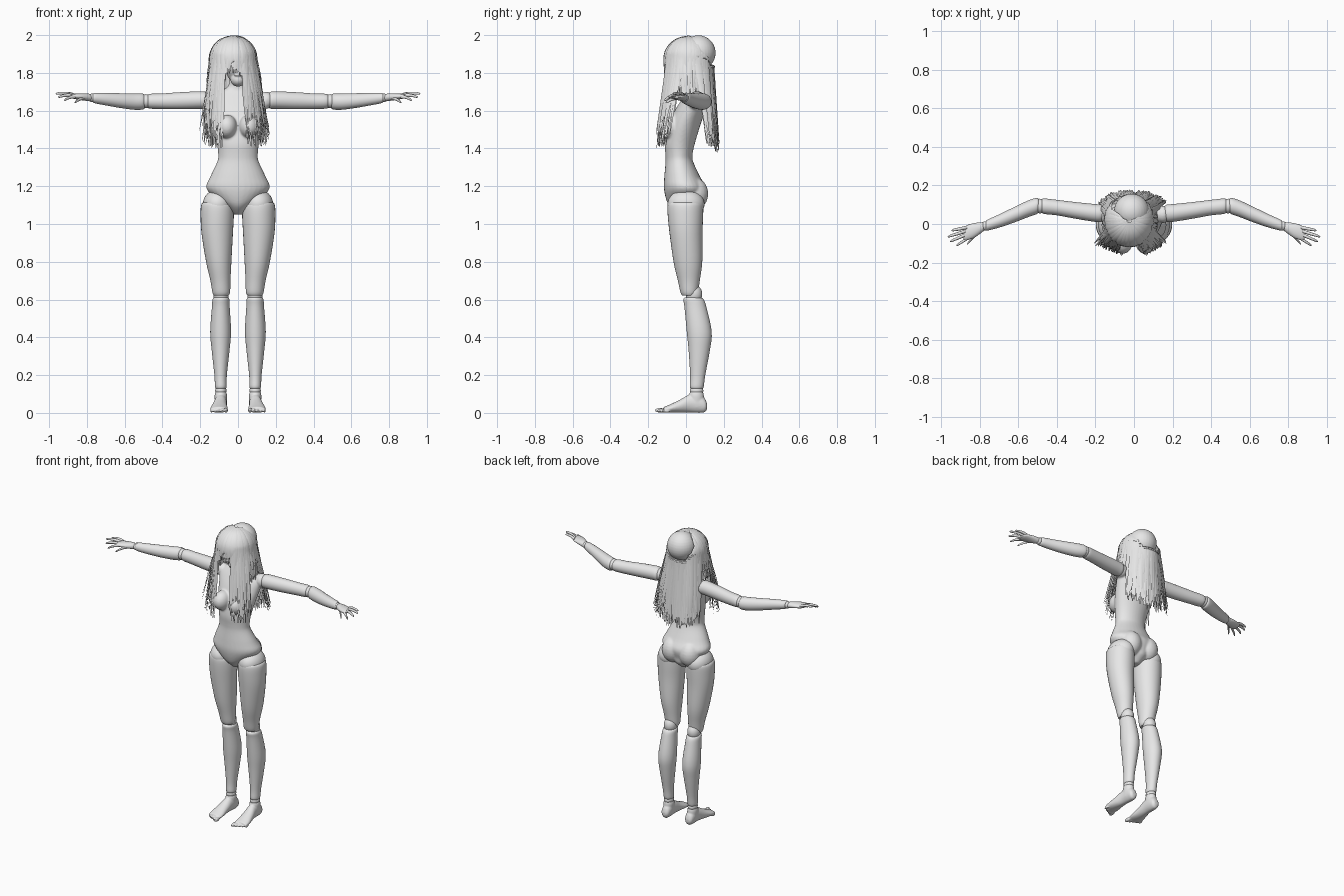
import bpy, bmesh, math, random
from mathutils import Vector, Matrix

random.seed(4)
if "Cube" in bpy.data.objects:
    bpy.data.objects.remove(bpy.data.objects["Cube"])

grey = bpy.data.materials.new("plain_grey")
grey.use_nodes = True
grey.diffuse_color = (0.8, 0.8, 0.8, 1)
grey.node_tree.nodes["Principled BSDF"].inputs["Base Color"].default_value = (0.8, 0.8, 0.8, 1)


def catmull(pts, steps):
    """Smooth list of vectors passing through all of pts."""
    pts = [Vector(p) for p in pts]
    out = []
    for i in range(len(pts) - 1):
        a, b, c, d = pts[max(i - 1, 0)], pts[i], pts[i + 1], pts[min(i + 2, len(pts) - 1)]
        for k in range(steps):
            t = k / steps
            out.append(b + (c - a) * t / 2 + (a - b * 2.5 + c * 2 - d / 2) * t * t
                       + (b * 3 - a - c * 3 + d) * t ** 3 / 2)
    return out + [pts[-1]]


def loft(bm, axis, rings, sides=24, steps=4):
    """Skin ellipses along an axis; ring = (position, centre 1, centre 2, radius 1, radius 2)."""
    loops = []
    for pos, c1, c2, r1, r2 in catmull(rings, steps):
        loop = []
        for i in range(sides):
            a = math.tau * i / sides
            co = [0, 0, 0]
            co[axis] = pos
            co[(axis + 1) % 3] = c1 + r1 * math.cos(a)
            co[(axis + 2) % 3] = c2 + r2 * math.sin(a)
            loop.append(bm.verts.new(co))
        loops.append(loop)
    for p, q in zip(loops, loops[1:]):
        for i in range(sides):
            j = (i + 1) % sides
            bm.faces.new((p[i], p[j], q[j], q[i]))
    bm.faces.new(loops[0])
    bm.faces.new(loops[-1])


def ball(bm, centre, radii, seg=24):
    m = Matrix.Translation(centre) @ Matrix.Diagonal((*radii, 1))
    bmesh.ops.create_uvsphere(bm, u_segments=seg, v_segments=seg // 2, radius=1, matrix=m)


def finish(bm, name, pair=False, voxel=0, recalc=True):
    """Turn a bmesh into one object, or a left and right pair."""
    for side in ((1, -1) if pair else (1,)):
        b = bm.copy()
        bmesh.ops.scale(b, vec=(side, 1, 1), verts=b.verts)
        if recalc:
            bmesh.ops.recalc_face_normals(b, faces=b.faces)
        label = (("left_" if side > 0 else "right_") if pair else "") + name
        me = bpy.data.meshes.new(label)
        b.to_mesh(me)
        b.free()
        me.materials.append(grey)
        ob = bpy.data.objects.new(label, me)
        bpy.context.collection.objects.link(ob)
        bpy.ops.object.select_all(action='DESELECT')
        ob.select_set(True)
        bpy.context.view_layer.objects.active = ob
        bpy.ops.object.shade_smooth_by_angle(angle=math.radians(50))
        if voxel:
            rm = ob.modifiers.new("Blend", 'REMESH')
            rm.mode, rm.voxel_size, rm.use_smooth_shade = 'VOXEL', voxel, True
            sm = ob.modifiers.new("Soften", 'SMOOTH')
            sm.factor, sm.iterations = 0.5, 5
    bm.free()


# Torso with neck, breasts and buttocks blended together
bm = bmesh.new()
loft(bm, 2, [(1.05, 0, 0, .025, .04), (1.09, 0, 0, .065, .085), (1.13, 0, -.005, .115, .1),
             (1.19, 0, -.005, .168, .112), (1.25, 0, -.02, .147, .095), (1.33, 0, -.035, .11, .073),
             (1.37, 0, -.037, .105, .072), (1.43, 0, -.032, .112, .08), (1.52, 0, -.01, .132, .085),
             (1.6, 0, .02, .148, .08), (1.66, 0, .04, .155, .062), (1.7, 0, .05, .115, .046),
             (1.73, 0, .05, .052, .042), (1.82, 0, .04, .042, .042)], 32)
for s in (1, -1):
    ball(bm, (s * .058, -.083, 1.515), (.054, .072, .064))
    ball(bm, (s * .066, .045, 1.16), (.07, .073, .085))
    ball(bm, (s * .15, .05, 1.655), (.04, .045, .045))
finish(bm, "torso", voxel=.006)

# Head: bare skull, face, nose, lips and ears
bm = bmesh.new()
ball(bm, (-.012, .065, 1.906), (.092, .092, .093), 32)
ball(bm, (0, 0, 1.865), (.074, .088, .125), 32)
ball(bm, (0, -.035, 1.765), (.04, .045, .038))
ball(bm, (0, -.088, 1.835), (.012, .018, .02))
ball(bm, (0, -.087, 1.855), (.008, .01, .03))
for z in (1.79, 1.801):
    ball(bm, (0, -.076, z), (.024, .013, .007))
finish(bm, "head", voxel=.0045)

# Arms
bm = bmesh.new()
loft(bm, 0, [(.15, .055, 1.655, .03, .03), (.17, .056, 1.655, .044, .044), (.2, .057, 1.656, .046, .046),
             (.3, .07, 1.653, .043, .045), (.4, .085, 1.65, .04, .041), (.465, .092, 1.65, .04, .039),
             (.48, .094, 1.65, .032, .031)])
finish(bm, "upper_arm", True)
bm = bmesh.new()
ball(bm, (.488, .093, 1.65), (.036, .038, .037))
finish(bm, "elbow_ball", True)
bm = bmesh.new()
loft(bm, 0, [(.492, .095, 1.648, .032, .033), (.505, .093, 1.648, .042, .042), (.55, .078, 1.648, .043, .043),
             (.62, .048, 1.653, .04, .039), (.7, .015, 1.661, .034, .033), (.76, -.006, 1.667, .028, .027),
             (.768, -.009, 1.667, .02, .02)])
finish(bm, "forearm", True)
bm = bmesh.new()
ball(bm, (.772, -.01, 1.668), (.02, .024, .023))
finish(bm, "wrist_ball", True)

# Hands with spread fingers
bm = bmesh.new()
loft(bm, 0, [(.775, -.012, 1.668, .02, .017), (.79, -.018, 1.67, .027, .02), (.83, -.034, 1.674, .038, .018),
             (.87, -.046, 1.676, .038, .013), (.884, -.05, 1.676, .028, .008)], 20)
fingers = [((.865, -.018, 1.682), (.945, -.033, 1.69)), ((.872, -.037, 1.682), (.965, -.066, 1.69)),
           ((.87, -.055, 1.678), (.952, -.09, 1.672)), ((.86, -.072, 1.672), (.92, -.112, 1.655)),
           ((.81, -.045, 1.665), (.865, -.105, 1.643))]
for root, tip in fingers:
    root, tip = Vector(root), Vector(tip)
    arch = Vector((0, 0, .006))
    spans = [(0, .0, .009), (.35, 1, .0088), (.7, .8, .0075), (.92, .2, .006), (1, 0, .002)]
    loft(bm, 0, [(*(root.lerp(tip, t) + arch * k), r, r) for t, k, r in spans], 10, 3)
finish(bm, "hand", True)

# Legs
bm = bmesh.new()
ball(bm, (.108, 0, 1.105), (.078, .098, .078), 32)
finish(bm, "hip_ball", True)
bm = bmesh.new()
loft(bm, 2, [(1.115, .118, -.003, .066, .084), (1.1, .111, -.003, .084, .094), (1.05, .11, -.003, .088, .094),
             (.95, .11, 0, .083, .087), (.8, .102, .01, .067, .076), (.7, .093, .015, .053, .058),
             (.64, .089, .017, .047, .047), (.622, .089, .017, .039, .038)], 32)
finish(bm, "thigh", True)
bm = bmesh.new()
ball(bm, (.09, .042, .628), (.041, .044, .052))
finish(bm, "knee_ball", True)
bm = bmesh.new()
loft(bm, 2, [(.612, .09, .035, .036, .04), (.6, .09, .04, .045, .054), (.56, .091, .05, .047, .058),
             (.43, .092, .07, .055, .066), (.33, .092, .07, .047, .056), (.2, .092, .062, .033, .04),
             (.14, .091, .057, .031, .037), (.128, .091, .057, .025, .03)], 32)
finish(bm, "shin", True)
bm = bmesh.new()
ball(bm, (.091, .056, .118), (.03, .036, .028))
finish(bm, "ankle_ball", True)

# Feet with five toes
bm = bmesh.new()
loft(bm, 1, [(.112, .035, .09, .012, .014), (.1, .04, .09, .036, .027), (.07, .05, .09, .05, .032),
             (.02, .05, .092, .048, .033), (-.03, .036, .097, .035, .039), (-.08, .024, .1, .023, .046),
             (-.118, .017, .1, .014, .044)], 24)
loft(bm, 2, [(.03, .091, .055, .03, .04), (.09, .091, .055, .033, .04), (.115, .091, .056, .027, .032)])
for i in range(5):
    w = .013 - .0015 * i
    ball(bm, (.064 + .019 * i, -.138 + .009 * i, w + .001), (w * .85, .027 - .002 * i, w), 14)
finish(bm, "foot", True, voxel=.004)

# Hair: arched ribbons that leave the crown, follow the head and then hang
CROWN = Vector((-.025, .018, 1.87))
RADII = Vector((.122, .133, .122))


def on_cap(a, phi, lift):
    d = Vector((math.sin(a) * math.sin(phi), -math.cos(a) * math.sin(phi), math.cos(phi)))
    return CROWN + Vector(x * y for x, y in zip(d, RADII)) * lift


def strand(bm, a, phi, end, width):
    lift = random.uniform(.95, 1.04)
    last = max(1.6, phi + .1)
    path = [on_cap(a, phi + (last - phi) * k / 4, lift) for k in range(5)]
    end = Vector(end)
    drop = path[-1].z - end.z
    if drop > .12:
        mid = path[-1].lerp(end, .5)
        mid.x += random.uniform(-.012, .012)
        path.append(mid)
    pts = catmull(path + [end], 3)
    rows = []
    for i, p in enumerate(pts):
        t = i / (len(pts) - 1)
        tangent = (pts[min(i + 1, len(pts) - 1)] - pts[max(i - 1, 0)]).normalized()
        out = Vector((math.sin(a), -math.cos(a), max(0, (p.z - CROWN.z) * 9))).normalized()
        across = tangent.cross(out).normalized()
        w = width * (1 - .85 * max(0, t - .7) / .3) * min(1, .5 + t * 2)
        rows.append([bm.verts.new(p + across * w * k + out * .3 * w * (1 - abs(k))) for k in (-1, 0, 1)])
    for p, q in zip(rows, rows[1:]):
        for k in (0, 1):
            bm.faces.new((p[k], p[k + 1], q[k + 1], q[k]))


def jit(amount):
    return random.uniform(-amount, amount)


# Fringe over the eyes
bm = bmesh.new()
for i in range(36):
    a = -.5 + i / 35 + jit(.03)
    edge = abs(a) / .5
    strand(bm, a, .08, (CROWN.x + .125 * math.sin(a) + jit(.008), -.108 + jit(.01),
                        1.83 - .09 * edge ** 2 + jit(.03)), .011)
finish(bm, "hair_fringe", recalc=False)

# Long locks over the chest and short side locks to the shoulders
bm = bmesh.new()
shoulder = bmesh.new()
for s in (1, -1):
    for i in range(46):
        t = i / 45
        a = s * (.48 + .72 * t)
        strand(bm, a, .08, (-.018 + s * (.07 + .105 * t) + jit(.012), -.155 + .06 * t + jit(.015),
                            1.43 + random.uniform(-.03, .09)), .013)
    for i in range(30):
        a = s * (1.15 + .85 * i / 29)
        strand(shoulder, a, .1 + .7 * max(0, abs(a) - 1.5), (-.015 + .14 * math.sin(a), .015 - .125 * math.cos(a) + jit(.01),
                                     1.68 + jit(.03)), .013)
finish(bm, "hair_front_locks", recalc=False)
finish(shoulder, "hair_side_locks", recalc=False)

# Long back hair hanging from below the bare skull
bm = bmesh.new()
for i in range(130):
    t = random.random() if i > 60 else i / 60
    a = 1.85 + (math.tau - 3.7) * t
    far = min(1, abs(math.sin(a)))
    phi = .55 + 1.3 * min(1, (1 - far) * 2.2 + .15)
    strand(bm, a, phi, (-.01 + .178 * math.sin(a) + jit(.006), .165 - .055 * far ** 3 + jit(.012),
                        1.37 + .06 * far + random.uniform(-.01, .06)), .017)
finish(bm, "hair_back", recalc=False)
